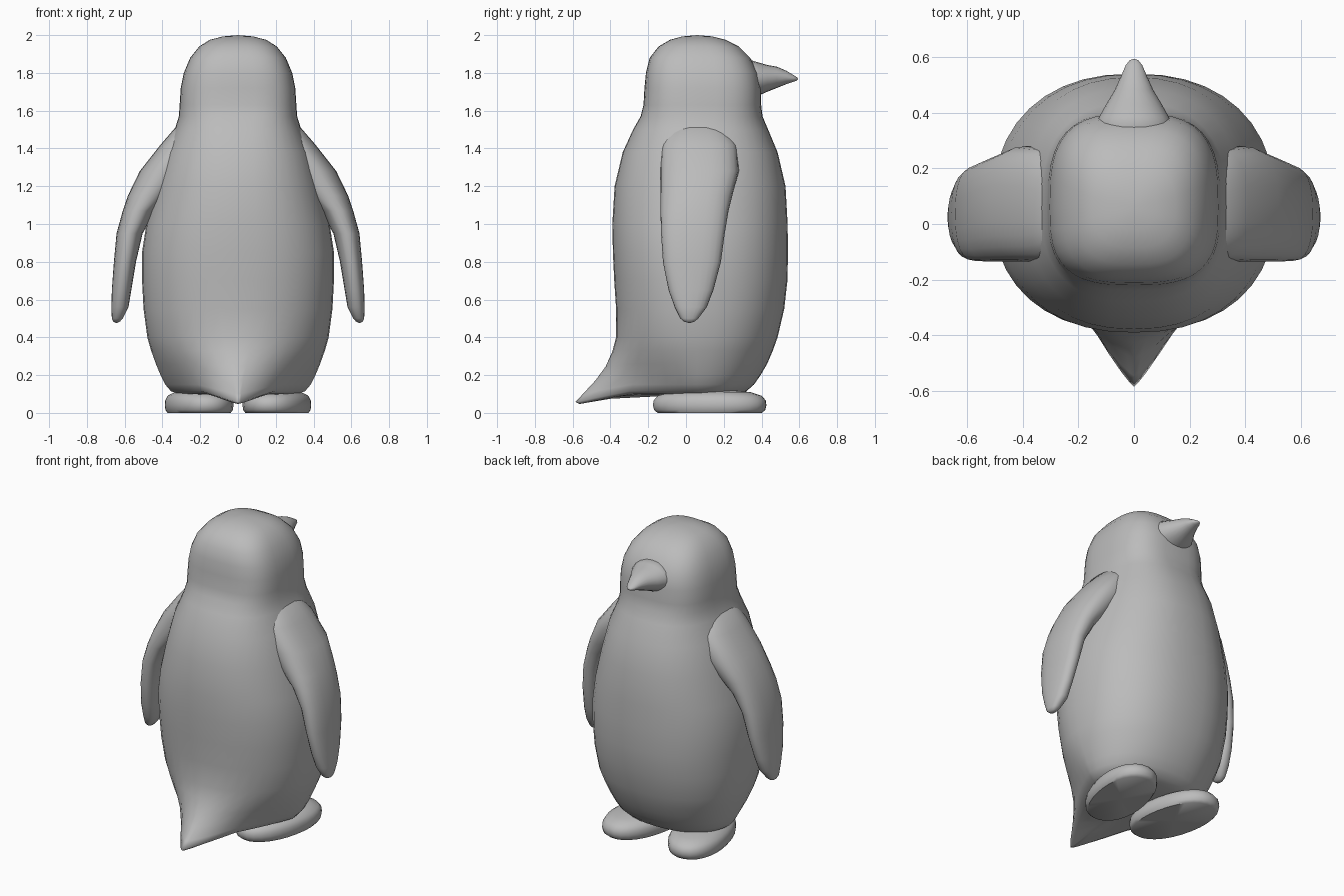
import bpy, bmesh, math
from mathutils import Vector, Matrix

grey = bpy.data.materials.new("plain grey")
grey.diffuse_color = (0.5, 0.5, 0.5, 1)


def oval(a, back, front, cy, n_back, n_front, seg):
    """Superellipse outline with separate front and back halves."""
    pts = []
    for i in range(seg):
        t = 2 * math.pi * i / seg
        c, s = math.cos(t), math.sin(t)
        n = n_front if s >= 0 else n_back
        b = front - cy if s >= 0 else cy - back
        pts.append((a * math.copysign(abs(c) ** (2 / n), c),
                    cy + b * math.copysign(abs(s) ** (2 / n), s)))
    return pts


def loft(name, rings, start, end):
    """Skin a list of rings and close both ends with a centre point."""
    bm = bmesh.new()
    rows = [[bm.verts.new(p) for p in r] for r in rings]
    k = len(rows[0])
    for r0, r1 in zip(rows, rows[1:]):
        for i in range(k):
            j = (i + 1) % k
            bm.faces.new((r0[i], r0[j], r1[j], r1[i]))
    for row, tip in ((rows[0], start), (rows[-1], end)):
        v = bm.verts.new(tip)
        for i in range(k):
            bm.faces.new((row[i], row[(i + 1) % k], v))
    bmesh.ops.recalc_face_normals(bm, faces=bm.faces)
    for f in bm.faces:
        f.smooth = True
    me = bpy.data.meshes.new(name)
    bm.to_mesh(me)
    bm.free()
    me.materials.append(grey)
    ob = bpy.data.objects.new(name, me)
    bpy.context.collection.objects.link(ob)
    return ob


def mirror(ob):
    """Mirror across the middle plane."""
    m = ob.modifiers.new("mirror", 'MIRROR')
    m.use_mirror_merge = False


# body, head and pointed tail: z, half width, back, front, back power, front power
sections = [
    (0.095, 0.20, -0.40, 0.18, 1.1, 2.2),
    (0.10, 0.31, -0.565, 0.27, 1.12, 2.2),
    (0.115, 0.355, -0.585, 0.32, 1.15, 2.2),
    (0.15, 0.385, -0.545, 0.36, 1.2, 2.2),
    (0.20, 0.41, -0.48, 0.395, 1.35, 2.2),
    (0.26, 0.435, -0.425, 0.43, 1.6, 2.2),
    (0.33, 0.46, -0.39, 0.46, 1.85, 2.25),
    (0.40, 0.48, -0.37, 0.485, 2.05, 2.3),
    (0.55, 0.50, -0.37, 0.52, 2.2, 2.3),
    (0.70, 0.508, -0.38, 0.537, 2.25, 2.3),
    (0.85, 0.508, -0.387, 0.54, 2.3, 2.3),
    (1.00, 0.485, -0.39, 0.538, 2.3, 2.3),
    (1.20, 0.435, -0.378, 0.527, 2.3, 2.3),
    (1.38, 0.385, -0.335, 0.485, 2.4, 2.4),
    (1.50, 0.335, -0.28, 0.435, 2.5, 2.5),
    (1.57, 0.313, -0.24, 0.405, 2.8, 2.8),
    (1.63, 0.309, -0.225, 0.398, 3, 3),
    (1.72, 0.303, -0.22, 0.397, 3, 3),
    (1.80, 0.287, -0.212, 0.383, 3, 3),
    (1.88, 0.253, -0.192, 0.34, 3, 3),
    (1.94, 0.205, -0.145, 0.28, 2.8, 2.8),
    (1.975, 0.15, -0.085, 0.21, 2.6, 2.6),
    (1.993, 0.08, -0.02, 0.14, 2.4, 2.4),
]
rings = []
for z, a, back, front, nb, nf in sections:
    ring = []
    for x, y in oval(a, back, front, 0.06, nb, nf, 40):
        droop = 0.2 * max(0, -0.3 - y) if z < 0.4 else 0
        ring.append((x, y, z - droop * min(1, (0.4 - z) / 0.25)))
    rings.append(ring)
loft("body", rings, (0, 0, 0.095), (0, 0.06, 2.0))

# flippers: z, inner x, outer x, back y, front y
flip = [
    (1.53, 0.15, 0.315, -0.08, 0.20), (1.42, 0.18, 0.41, -0.13, 0.27),
    (1.28, 0.25, 0.52, -0.135, 0.28), (1.15, 0.36, 0.583, -0.135, 0.245),
    (1.07, 0.44, 0.61, -0.135, 0.225), (0.95, 0.505, 0.643, -0.132, 0.205),
    (0.80, 0.54, 0.657, -0.122, 0.185), (0.65, 0.565, 0.668, -0.092, 0.145),
    (0.56, 0.58, 0.67, -0.06, 0.11), (0.50, 0.61, 0.668, -0.03, 0.065),
    (0.483, 0.625, 0.66, -0.01, 0.045),
]
rings = [[((xi + xo) / 2 + x, y, z)
          for x, y in oval((xo - xi) / 2, b, f, (b + f) / 2, 2.4, 2.4, 24)]
         for z, xi, xo, b, f in flip]
mirror(loft("flippers", rings, (0.23, 0.06, 1.55), (0.643, 0.02, 0.475)))

# feet: flat soled ovals turned slightly outwards
turn = Matrix.Rotation(math.radians(-12), 3, 'Z')
centre = Vector((0.205, 0.125, 0))
rings = [[centre + turn @ Vector((x * s, y * s, z))
          for x, y in oval(0.172, -0.305, 0.305, 0, 2.1, 2.2, 28)]
         for z, s in ((0, 0.92), (0.015, 0.98), (0.04, 1.0), (0.065, 0.99),
                      (0.09, 0.92), (0.11, 0.72), (0.12, 0.4))]
feet = loft("feet", rings, centre, centre + Vector((0, 0, 0.122)))
bpy.context.view_layer.objects.active = feet
feet.select_set(True)
bpy.ops.object.shade_smooth_by_angle(angle=math.radians(50))
mirror(feet)

# beak: y, half width, low z, high z
beak = [
    (0.30, 0.16, 1.655, 1.88), (0.385, 0.125, 1.68, 1.855),
    (0.43, 0.10, 1.70, 1.842), (0.48, 0.07, 1.72, 1.833),
    (0.53, 0.047, 1.74, 1.812), (0.57, 0.03, 1.753, 1.788),
    (0.588, 0.016, 1.76, 1.776),
]
rings = [[(x, y, z) for x, z in oval(w, lo, hi, (lo + hi) / 2, 2, 2, 20)]
         for y, w, lo, hi in beak]
loft("beak", rings, (0, 0.28, 1.77), (0, 0.594, 1.767))
